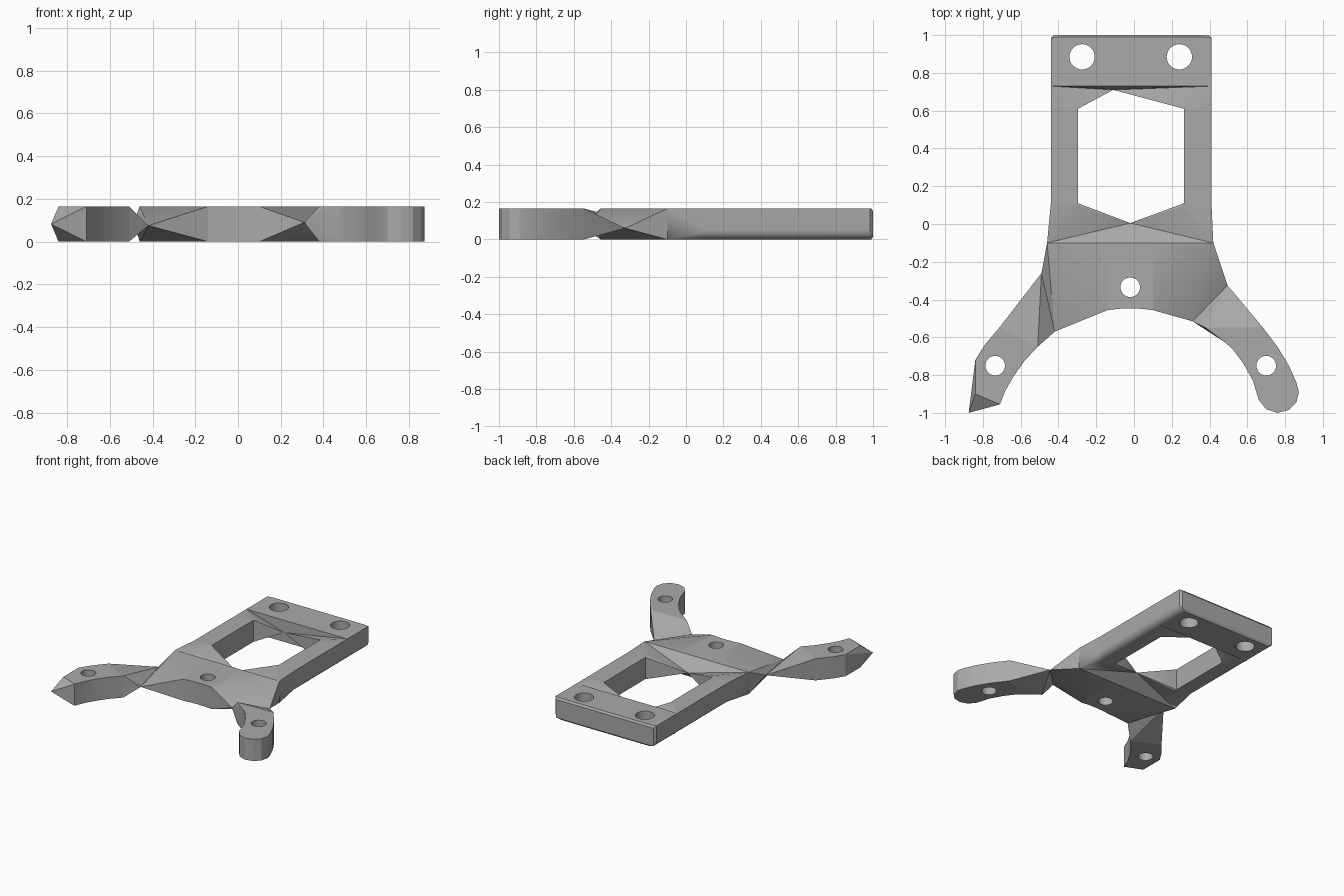
import bpy, bmesh, math

cube = bpy.data.objects.get("Cube")
if cube:
    bpy.data.objects.remove(cube, do_unlink=True)

H = 0.165
MID = H / 2
RAD = 0.05

grey = bpy.data.materials.new("plain grey")
grey.use_nodes = True
COLOUR = (0.4, 0.4, 0.4, 1)
grey.diffuse_color = COLOUR
grey.node_tree.nodes["Principled BSDF"].inputs["Base Color"].default_value = COLOUR


def finish(name, bm):
    bmesh.ops.dissolve_limit(bm, angle_limit=0.01, verts=bm.verts[:], edges=bm.edges[:])
    bmesh.ops.recalc_face_normals(bm, faces=bm.faces[:])
    mesh = bpy.data.meshes.new(name)
    bm.to_mesh(mesh)
    bm.free()
    mesh.materials.append(grey)
    ob = bpy.data.objects.new(name, mesh)
    bpy.context.collection.objects.link(ob)
    return ob


def col(*xys):
    """Full-height vertical edges at each plan position."""
    return [(x, y, z) for x, y in xys for z in (0, H)]


def rounded(x, y, side):
    """Full-height edge with a rounded lower outer corner; side is the outward x sign."""
    pts = [(x, y, H)]
    for i in range(6):
        a = i * math.pi / 10
        pts.append((x - side * RAD * (1 - math.cos(a)), y, RAD * (1 - math.sin(a))))
    return pts


def hull(name, points):
    """Convex faceted block around the points."""
    bm = bmesh.new()
    for p in points:
        bm.verts.new(p)
    out = bmesh.ops.convex_hull(bm, input=bm.verts[:])
    spare = {g for g in out["geom_interior"] + out["geom_unused"]
             if isinstance(g, bmesh.types.BMVert)}
    bmesh.ops.delete(bm, geom=list(spare), context="VERTS")
    return finish(name, bm)


def plate(name, outline):
    """Flat plate of full thickness."""
    bm = bmesh.new()
    face = bm.faces.new([bm.verts.new((x, y, 0)) for x, y in outline])
    top = bmesh.ops.extrude_face_region(bm, geom=[face])["geom"]
    bmesh.ops.translate(bm, vec=(0, 0, H),
                        verts=[v for v in top if isinstance(v, bmesh.types.BMVert)])
    return finish(name, bm)


def drill(ob, x, y, r):
    """Round hole straight through a part."""
    bpy.ops.mesh.primitive_cylinder_add(vertices=32, radius=r, depth=1, location=(x, y, MID))
    cutter = bpy.context.object
    cutter.hide_render = True
    cutter.data.materials.append(grey)
    mod = ob.modifiers.new("hole", "BOOLEAN")
    mod.operation = "DIFFERENCE"
    mod.solver = "EXACT"
    mod.object = cutter
    bpy.context.view_layer.objects.active = ob
    bpy.ops.object.modifier_apply(modifier=mod.name)
    bpy.data.objects.remove(cutter, do_unlink=True)


parts = []
back_ridge = (-0.11, 0.71, MID)
front_ridge = (-0.02, 0.005, MID)

# Back slab with two mounting holes
slab = hull("back_slab", rounded(-0.44, 0.73, -1) + rounded(0.41, 0.73, 1)
            + rounded(-0.44, 0.985, -1) + rounded(0.41, 0.985, 1)
            + [(x, 1, z) for x in (-0.425, 0.395) for z in (0.015, H - 0.015)]
            + [(x, 0.99, z) for x in (-0.39, 0.36) for z in (0, H)])
for x in (-0.275, 0.24):
    drill(slab, x, 0.885, 0.067)
parts.append(slab)

# Side rails and the faceted corners of the window
for label, s, outer, inner, front in (("right", -1, -0.44, -0.297, -0.46),
                                      ("left", 1, 0.41, 0.265, 0.42)):
    parts.append(hull(label + "_rail", rounded(outer, 0.11, s) + rounded(outer, 0.61, s)
                      + col((inner, 0.11), (inner, 0.61))))
    parts.append(hull(label + "_back_corner", rounded(outer, 0.61, s) + rounded(outer, 0.73, s)
                      + col((inner, 0.61), (inner + s * 0.015, 0.63)) + [back_ridge]))
    parts.append(hull(label + "_front_corner", rounded(outer, 0.11, s) + rounded(outer, 0, s)
                      + col((inner, 0.11), (inner - s * 0.015, 0.092), (front, -0.1))
                      + [front_ridge]))

# Wedge crossbars closing the window
parts.append(hull("back_crossbar", col((-0.42, 0.73), (0.38, 0.73)) + [back_ridge]))
parts.append(hull("front_crossbar", col((-0.46, -0.1), (0.42, -0.1)) + [front_ridge]))

# Flat centre body
body = plate("centre_body", [(-0.14, -0.1), (-0.14, -0.456), (-0.08, -0.449), (-0.02, -0.447),
                             (0.04, -0.449), (0.1, -0.456), (0.1, -0.1)])
drill(body, -0.02, -0.335, 0.052)
parts.append(body)

# Pinched necks between body and arms
r_out, r_in, r_mid = (-0.49, -0.26, 0.09), (-0.42, -0.57, 0.075), (-0.23, -0.478, 0.072)
l_out, l_in = (0.495, -0.325, 0.06), (0.31, -0.515, 0.09)
parts.append(hull("right_neck", col((-0.46, -0.1), (-0.14, -0.1), (-0.14, -0.456))
                  + [r_out, r_in, r_mid]))
parts.append(hull("left_neck", col((0.42, -0.1), (0.1, -0.1), (0.1, -0.456)) + [l_out, l_in]))
parts.append(hull("right_arm_root", col((-0.51, -0.65), (-0.71, -0.545)) + [r_out, r_in]))
parts.append(hull("left_arm_root", col((0.48, -0.545 - 0.08), (0.38, -0.55), (0.68, -0.545))
                  + [l_out, l_in]))

# Curved arms
left_arm = plate("left_arm", [(0.38, -0.55), (0.68, -0.545), (0.76, -0.65), (0.82, -0.75),
                              (0.86, -0.84), (0.873, -0.89), (0.86, -0.945), (0.82, -0.985),
                              (0.76, -1), (0.7, -0.98), (0.66, -0.93), (0.63, -0.83),
                              (0.58, -0.74), (0.52, -0.66), (0.48, -0.625)])
drill(left_arm, 0.7, -0.75, 0.052)
right_arm = plate("right_arm", [(-0.71, -0.545), (-0.51, -0.65), (-0.58, -0.725), (-0.64, -0.81),
                                (-0.68, -0.88), (-0.71, -0.955), (-0.84, -0.9), (-0.84, -0.72),
                                (-0.79, -0.64)])
drill(right_arm, -0.735, -0.75, 0.052)
parts += [left_arm, right_arm]

# Pointed end of the right arm
parts.append(hull("right_arm_tip", col((-0.84, -0.72), (-0.84, -0.9), (-0.71, -0.955))
                  + [(-0.875, -1, 0.082)]))

# Smooth the round holes and edges, keep facets crisp
for ob in parts:
    bpy.ops.object.select_all(action="DESELECT")
    ob.select_set(True)
    bpy.context.view_layer.objects.active = ob
    bpy.ops.object.shade_smooth_by_angle(angle=math.radians(22))
